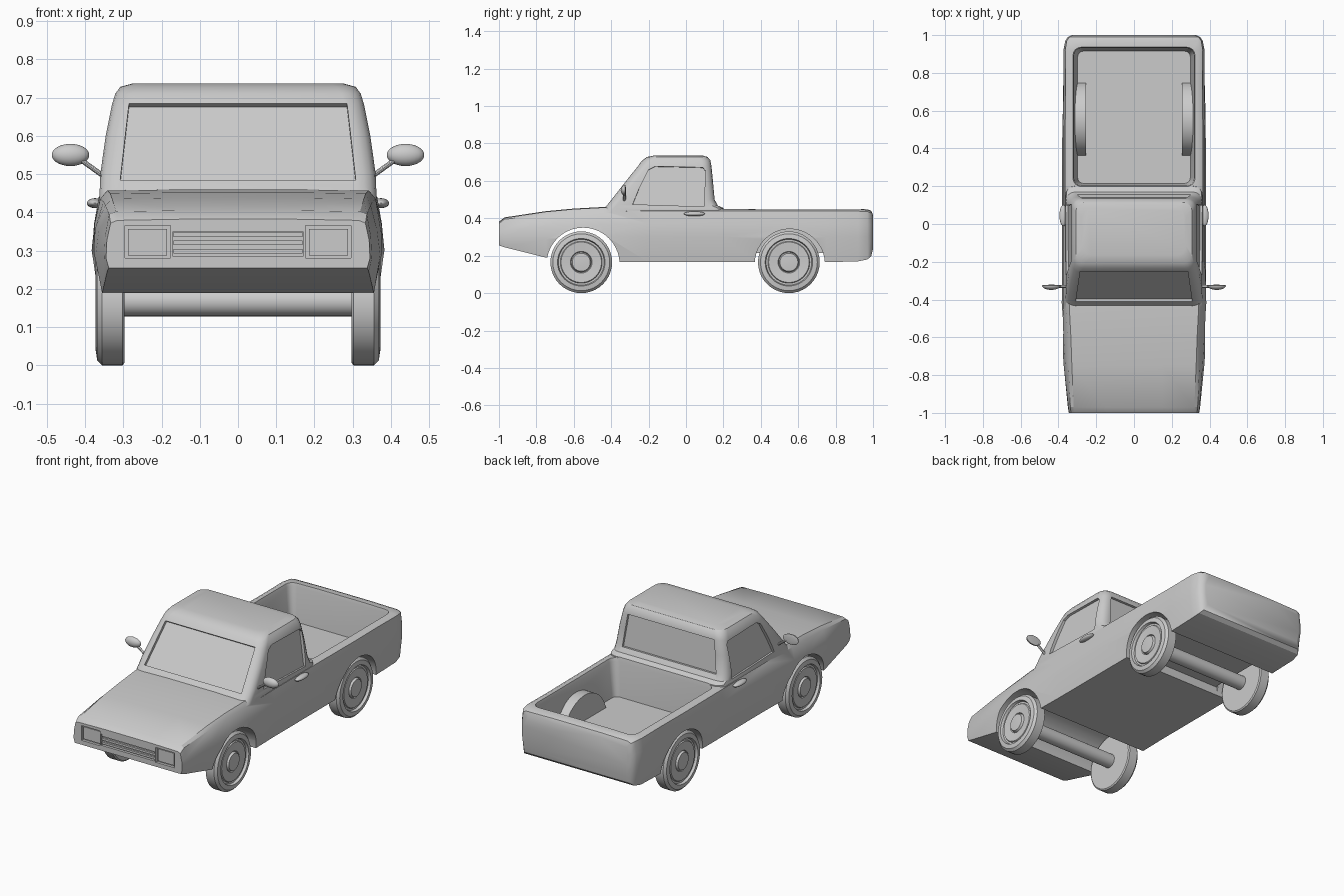
import bpy, bmesh, math
from mathutils import Vector

if "Cube" in bpy.data.objects:
    bpy.data.objects.remove(bpy.data.objects["Cube"])


def loft(name, rings):
    """Bridge equal-length point rings and cap both ends."""
    bm = bmesh.new()
    vs = [[bm.verts.new(p) for p in r] for r in rings]
    n = len(vs[0])
    for a, b in zip(vs, vs[1:]):
        for i in range(n):
            j = (i + 1) % n
            bm.faces.new((a[i], a[j], b[j], b[i]))
    bm.faces.new(vs[0])
    bm.faces.new(vs[-1])
    bmesh.ops.recalc_face_normals(bm, faces=bm.faces)
    me = bpy.data.meshes.new(name)
    bm.to_mesh(me)
    bm.free()
    ob = bpy.data.objects.new(name, me)
    bpy.context.collection.objects.link(ob)
    return ob


def prism(name, pts, depth, out=0.06):
    """Flat outline pushed 'depth' inward and 'out' outward along a direction."""
    pts, d = [Vector(p) for p in pts[0]], Vector(pts[1]).normalized()
    return loft(name, [[p - d * depth for p in pts], [p + d * out for p in pts]])


def box(name, x0, x1, y0, y1, z0, z1):
    return loft(name, [[(x0, y0, z), (x1, y0, z), (x1, y1, z), (x0, y1, z)] for z in (z0, z1)])


def disc_x(name, x0, x1, y, z, r, a0=0.0, a1=2 * math.pi, n=40):
    full = a1 - a0 > 6.2
    angs = [a0 + (a1 - a0) * i / (n if full else n - 1) for i in range(n)]
    return loft(name, [[(x, y + r * math.cos(a), z + r * math.sin(a)) for a in angs] for x in (x0, x1)])


def boolean(target, tool, op='DIFFERENCE'):
    m = target.modifiers.new('bool', 'BOOLEAN')
    m.operation, m.object, m.solver = op, tool, 'EXACT'
    bpy.context.view_layer.objects.active = target
    bpy.ops.object.modifier_apply(modifier=m.name)
    bpy.data.objects.remove(tool)


def smooth(ob, deg=30):
    bpy.ops.object.select_all(action='DESELECT')
    ob.select_set(True)
    bpy.context.view_layer.objects.active = ob
    bpy.ops.object.shade_smooth_by_angle(angle=math.radians(deg))


def rounded_rect(z, y0, y1, w, r, n=5):
    pts = []
    for cx, cy, a in ((w - r, y1 - r, 0), (r - w, y1 - r, 90), (r - w, y0 + r, 180), (w - r, y0 + r, 270)):
        for i in range(n):
            t = math.radians(a + 90 * i / (n - 1))
            pts.append((cx + r * math.cos(t), cy + r * math.sin(t), z))
    return pts


# Lower body: stations y, bottom z, bottom w, mid z, mid w, shoulder z, shoulder w, top z
stations = [
    (-1.00, .255, .338, .28, .345, .372, .333, .382),
    (-.97, .245, .342, .28, .350, .395, .337, .405),
    (-.75, .190, .355, .29, .372, .418, .347, .438),
    (-.60, .180, .365, .30, .383, .428, .352, .452),
    (-.45, .165, .365, .30, .383, .435, .360, .460),
    (-.20, .165, .360, .30, .380, .440, .364, .460),
    (.20, .165, .360, .30, .380, .440, .364, .452),
    (.55, .165, .360, .30, .381, .438, .364, .450),
    (.75, .165, .358, .30, .374, .438, .362, .450),
    (.92, .170, .358, .30, .374, .438, .364, .450),
    (.97, .180, .350, .30, .364, .436, .356, .448),
    (.99, .198, .335, .30, .350, .428, .342, .440),
    (1.0, .235, .315, .30, .330, .405, .322, .418)]
rings = []
for y, zb, wb, zm, wm, zs, ws, zt in stations:
    half = [(wb, zb), (wm, zm), ((wm + ws) / 2 + .004, (zm + zs) / 2), (ws, zs), (ws - .018, zt - .003), (.15, zt)]
    rings.append([(x, y, z) for x, z in half] + [(-x, y, z) for x, z in reversed(half)])
body = loft('truck_body', rings)

# Cab: stacked rounded rectangles
cab = loft('cab', [rounded_rect(*r) for r in (
    (.42, -.46, .205, .362, .05), (.455, -.435, .20, .362, .05), (.468, -.424, .17, .361, .05),
    (.50, -.398, .153, .360, .05), (.60, -.320, .144, .346, .05), (.68, -.257, .136, .330, .05),
    (.71, -.234, .130, .321, .05), (.728, -.208, .115, .308, .05), (.737, -.165, .085, .275, .05))])
boolean(body, cab, 'UNION')

# Cargo bed and its wheel housings
boolean(body, loft('bed_cutter', [rounded_rect(.235, .215, .915, .298, .03),
                                  rounded_rect(.43, .203, .932, .318, .04),
                                  rounded_rect(.465, .197, .940, .328, .045)]))
for s in (1, -1):
    boolean(body, disc_x('housing', s * .255, s * .34, .555, .18, .2, 0, math.pi), 'UNION')
    boolean(body, disc_x('arch_cutter', s * .27, s * .5, .555, .155, .188))
boolean(body, box('channel_cutter', -.28, .28, .367, .743, .1, .215))
boolean(body, disc_x('front_arch_cutter', -.5, .5, -.55, .155, .195))


# Recessed windows
def shield(x, z):
    return (x, -.43 + (z - .46) * .787, z)


boolean(body, prism('windscreen_cutter', ([shield(-.308, .485), shield(.308, .485), shield(.285, .685),
                                          shield(-.285, .685)], (0, -.786, .618)), .016))
boolean(body, prism('rear_window_cutter', ([(-.298, .155, .495), (.298, .155, .495), (.275, .137, .68),
                                           (-.275, .137, .68)], (0, 1, .1)), .014))
for s in (1, -1):
    outline = [(-.285, .475), (.097, .463), (.103, .655), (.09, .672), (-.165, .678), (-.2, .66), (-.25, .56)]
    boolean(body, prism('side_window_cutter', ([(s * (.362 - (z - .47) * .15), y, z) for y, z in outline],
                                               (s, 0, .15)), .014))
    # Headlight recesses
    lo, hi = sorted((s * .177, s * .295))
    boolean(body, box('headlight_cutter', lo, hi, -1.1, -.985, .28, .365))
boolean(body, box('grille_cutter', -.17, .17, -1.1, -.985, .285, .35))
smooth(body)

# Grille bars and headlight lenses
for i, z in enumerate((.298, .320, .342)):
    box('grille_bar_%d' % i, -.168, .168, -.996, -.98, z - .006, z + .006)
for s in (1, -1):
    lo, hi = sorted((s * .185, s * .287))
    box('headlight', lo, hi, -.991, -.98, .287, .357)

# Wheels: lathed profile (x, radius)
profile = [(.297, .12), (.297, .158), (.302, .165), (.355, .165), (.368, .152), (.372, .127), (.358, .122),
           (.358, .112), (.364, .108), (.360, .058), (.354, .054), (.368, .048), (.370, .02)]
for y, label in ((-.56, 'front'), (.55, 'rear')):
    for s in (1, -1):
        wheel = loft(label + '_wheel', [[(s * x, y + r * math.cos(k * math.pi / 20), .165 + r * math.sin(k * math.pi / 20))
                                         for k in range(40)] for x, r in profile])
        smooth(wheel)
    smooth(disc_x(label + '_axle', -.3, .3, y, .168, .04, n=24))


# Mirrors and door handles
def ellipsoid(name, loc, size, flat_back=False):
    bm = bmesh.new()
    bmesh.ops.create_uvsphere(bm, u_segments=24, v_segments=14, radius=1)
    for v in bm.verts:
        if flat_back and v.co.y > 0:
            v.co.y *= .15
        v.co = Vector(a * b + c for a, b, c in zip(v.co, size, loc))
    me = bpy.data.meshes.new(name)
    bm.to_mesh(me)
    bm.free()
    ob = bpy.data.objects.new(name, me)
    bpy.context.collection.objects.link(ob)
    smooth(ob, 40)


for s in (1, -1):
    ellipsoid('side_mirror', (s * .438, -.325, .55), (.049, .024, .029), True)
    ellipsoid('door_handle', (s * .374, .045, .424), (.021, .056, .013))
    stalk = loft('mirror_stalk', [[(s * x, -.33 + .008 * math.cos(k * math.pi / 6), z + .008 * math.sin(k * math.pi / 6))
                                   for k in range(12)] for x, z in ((.345, .49), (.42, .544))])
    smooth(stalk)
